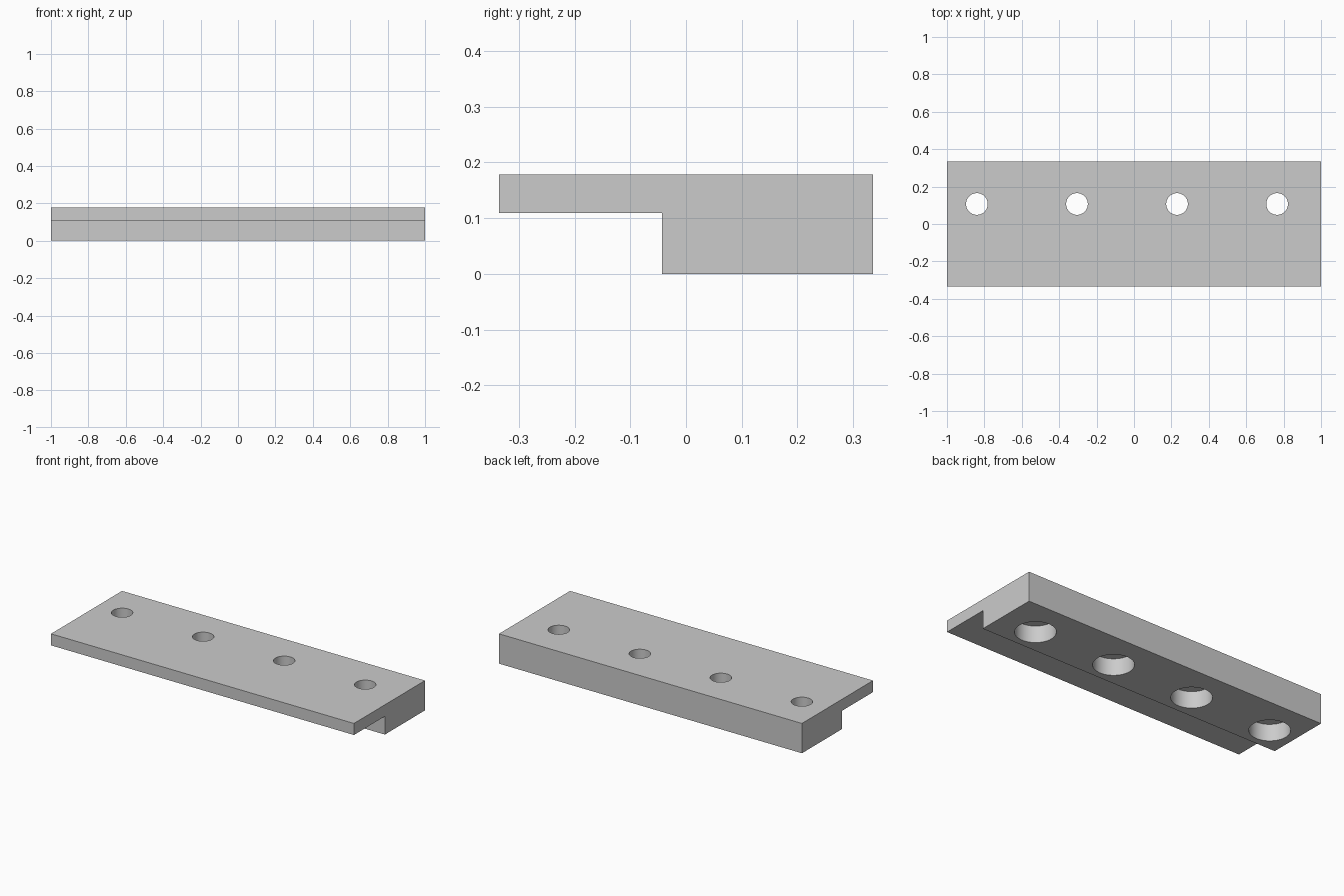
import bpy
import bmesh
import math

cube = bpy.data.objects.get("Cube")
if cube:
    bpy.data.objects.remove(cube, do_unlink=True)

HEIGHT, HALF_DEPTH = 0.178, 0.335
STEP_Y, STEP_Z = -0.043, 0.109
HOLE_Y, HOLE_XS = 0.107, [-0.84 + i * 0.535 for i in range(4)]
HOLE_R, BORE_R, BORE_DEPTH = 0.058, 0.11, 0.1

grey = bpy.data.materials.new("plain grey")
grey.use_nodes = True
colour = (0.6, 0.6, 0.6, 1)
grey.diffuse_color = colour
grey.node_tree.nodes["Principled BSDF"].inputs["Base Color"].default_value = colour


def add_object(name, bm):
    bmesh.ops.recalc_face_normals(bm, faces=bm.faces)
    mesh = bpy.data.meshes.new(name)
    bm.to_mesh(mesh)
    bm.free()
    obj = bpy.data.objects.new(name, mesh)
    bpy.context.collection.objects.link(obj)
    mesh.materials.append(grey)
    return obj


# Stepped bar: side profile swept along x
profile = [(STEP_Y, 0), (HALF_DEPTH, 0), (HALF_DEPTH, HEIGHT),
           (-HALF_DEPTH, HEIGHT), (-HALF_DEPTH, STEP_Z), (STEP_Y, STEP_Z)]
bm = bmesh.new()
face = bm.faces.new([bm.verts.new((-1, y, z)) for y, z in profile])
swept = bmesh.ops.extrude_face_region(bm, geom=[face])["geom"]
bmesh.ops.translate(bm, vec=(2, 0, 0),
                    verts=[v for v in swept if isinstance(v, bmesh.types.BMVert)])
bar = add_object("stepped_bar", bm)

# Counterbored hole cutters: a stepped ring profile spun about each hole axis
for x in HOLE_XS:
    bm = bmesh.new()
    outline = [(0, -0.1), (BORE_R, -0.1), (BORE_R, BORE_DEPTH),
               (HOLE_R, BORE_DEPTH), (HOLE_R, 0.3), (0, 0.3)]
    points = [bm.verts.new((x + r, HOLE_Y, z)) for r, z in outline]
    edges = [bm.edges.new(pair) for pair in zip(points, points[1:])]
    bmesh.ops.spin(bm, geom=points + edges, cent=(x, HOLE_Y, 0),
                   axis=(0, 0, 1), angle=math.tau, steps=48)
    bmesh.ops.remove_doubles(bm, verts=bm.verts, dist=0.0001)
    cutter = add_object("hole_cutter", bm)
    cutter.hide_render = True
    cut = bar.modifiers.new("hole", "BOOLEAN")
    cut.operation, cut.solver, cut.object = "DIFFERENCE", "EXACT", cutter
    bpy.context.view_layer.objects.active = bar
    bpy.ops.object.modifier_apply(modifier=cut.name)
    bpy.data.objects.remove(cutter, do_unlink=True)

# Smooth hole walls, sharp bar edges
bpy.ops.object.select_all(action="DESELECT")
bar.select_set(True)
bpy.context.view_layer.objects.active = bar
bpy.ops.object.shade_smooth_by_angle(angle=math.radians(30))
